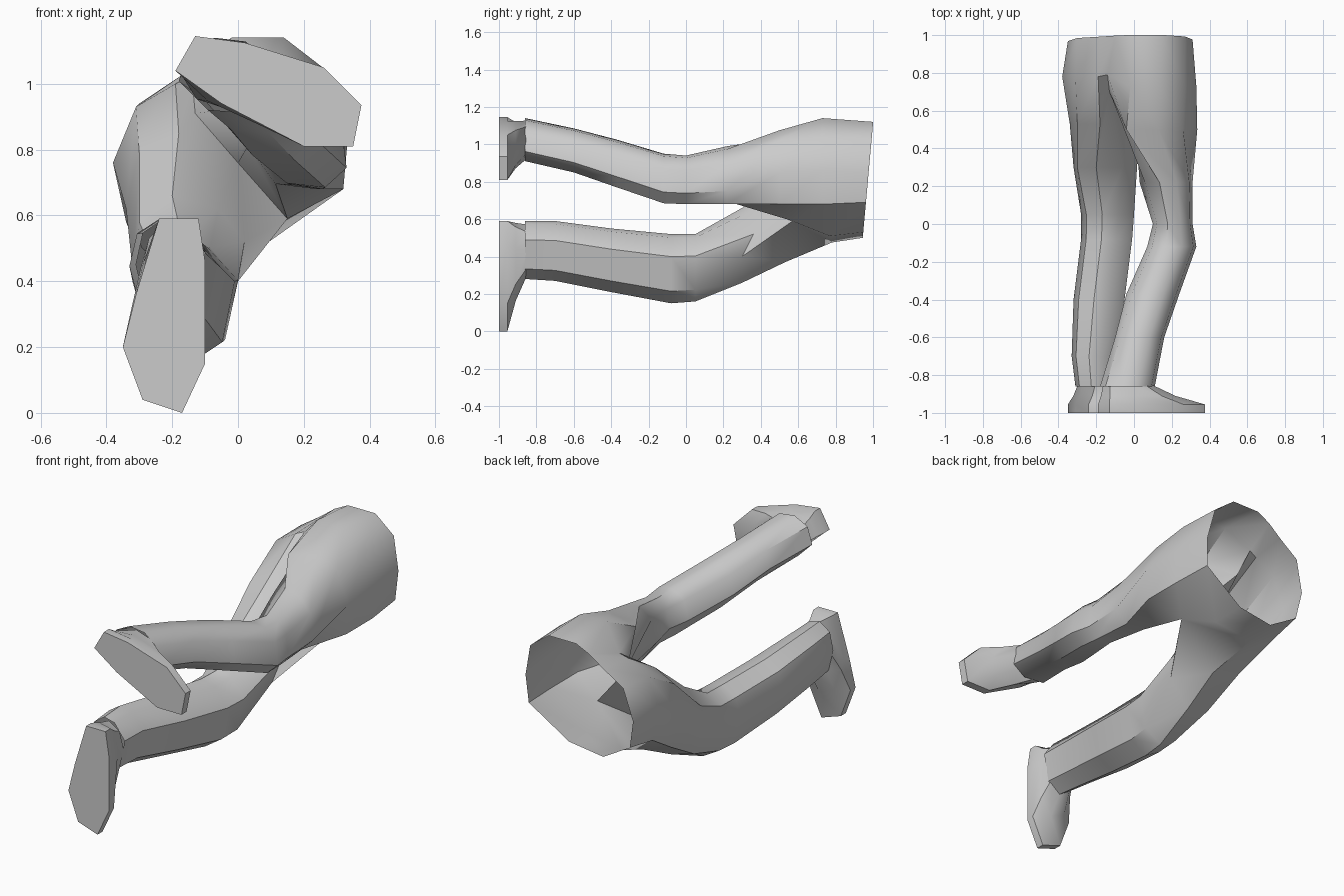
import bpy, bmesh, math
from mathutils import Vector

cube = bpy.data.objects.get("Cube")
if cube:
    bpy.data.objects.remove(cube, do_unlink=True)

grey = bpy.data.materials.new("neutral_grey")
grey.use_nodes = True
grey.diffuse_color = (0.6, 0.6, 0.6, 1)
grey.node_tree.nodes["Principled BSDF"].inputs["Base Color"].default_value = (0.6, 0.6, 0.6, 1)

# Unit cross-sections of the two legs, from the back seam round the outside
left_profile = [(-.8, .65), (-.25, 1), (.4, .9), (.88, .4),
                (1, -.55), (.5, -1), (-.4, -.9), (-1, -.15)]
right_profile = [(.4, .9), (-.2, 1), (-.8, .72), (-1, .1),
                 (-.72, -.68), (0, -1), (.72, -.65), (1, .35)]
# Regular outline of an ankle
ankle_profile = [(math.cos(a * math.pi / 4), math.sin(a * math.pi / 4)) for a in range(8)]


def fitted(profile, y, x0, x1, z0, z1):
    """Unit profile scaled to fill the given x and z limits."""
    return [Vector(((x0 + x1 + (x1 - x0) * u) / 2, y, (z0 + z1 + (z1 - z0) * v) / 2))
            for u, v in profile]


def section(y, pairs):
    return [Vector((x, y, z)) for x, z in pairs]


def bridge(bm, a, b, count):
    for i in range(count):
        j = (i + 1) % len(a)
        bm.faces.new((a[i], a[j], b[j], b[i]))


def add_rings(bm, rings):
    return [[bm.verts.new(p) for p in r] for r in rings]


def finish(bm, name, angle):
    bmesh.ops.remove_doubles(bm, verts=bm.verts, dist=0.0005)
    bmesh.ops.recalc_face_normals(bm, faces=bm.faces)
    mesh = bpy.data.meshes.new(name)
    bm.to_mesh(mesh)
    bm.free()
    mesh.materials.append(grey)
    ob = bpy.data.objects.new(name, mesh)
    bpy.context.collection.objects.link(ob)
    bpy.ops.object.select_all(action='DESELECT')
    ob.select_set(True)
    bpy.context.view_layer.objects.active = ob
    bpy.ops.object.shade_smooth_by_angle(angle=math.radians(angle))


# Seams shared by both legs: (back, front) at waist, hip and crotch
seams = [
    (Vector((-.1, 1.0, 1.08)), Vector((.06, .95, .53))),
    (Vector((-.14, .79, 1.02)), Vector((.08, .77, .51))),
    (Vector((-.13, .7, .91)), Vector((.15, .57, .59))),
]
crotch = Vector((0, .62, .76))

# Outer hip points of each side at waist, hip and crotch
left_hip = [
    section(.98, [(-.02, 1.12), (.15, 1.12), (.27, 1.03), (.31, .85), (.3, .69)]),
    section(.73, [(-.02, 1.14), (.14, 1.14), (.27, 1.04), (.33, .86), (.32, .68)]),
    section(.5, [(-.04, 1.03), (.13, 1.075), (.26, 1.02), (.335, .85), (.32, .68)]),
]
right_hip = [
    section(.98, [(-.18, 1.02), (-.3, .94), (-.35, .76), (-.32, .6), (-.15, .5)]),
    section(.78, [(-.19, 1.0), (-.31, .93), (-.38, .76), (-.34, .58), (-.15, .475)]),
    section(.53, [(-.18, .85), (-.3, .79), (-.34, .62), (-.28, .43), (-.1, .37)]),
]

# Lower sections: y, x limits, z limits
left_leg = [
    (.22, .03, .31, .68, .99), (0, .1, .31, .68, .94), (-.12, .07, .33, .685, .95),
    (-.37, -.04, .24, .77, 1.025), (-.6, -.1, .16, .85, 1.085), (-.86, -.18, .11, .91, 1.14),
]
right_leg = [
    (.05, -.28, 0, .16, .52), (-.08, -.28, -.01, .15, .52),
    (-.4, -.32, -.05, .21, .55), (-.7, -.33, -.1, .27, .59), (-.86, -.31, -.1, .28, .59),
]
# Lower thigh of the right leg, with a high inner corner
right_thigh = section(.3, [(-.06, .62), (-.2, .66), (-.3, .58), (-.32, .43),
                           (-.26, .3), (-.12, .26), (0, .4), (.02, .52)])
right_thigh[-1].y = .36

# Pelvis and both legs as one open-waisted shell
bm = bmesh.new()
for hip, thigh, leg, profile in ((left_hip, [], left_leg, left_profile),
                                 (right_hip, [right_thigh], right_leg, right_profile)):
    rings = [[back] + outer + [front, crotch] for (back, front), outer in zip(seams, hip)]
    rings += thigh + [fitted(profile, *s) for s in leg]
    # The waist and hip are open along the inner side
    rings[0].pop()
    rings[1].pop()
    # The waist opening leans back towards its upper edge
    for p in rings[0]:
        p.y = .9 + .09 * p.z
    verts = add_rings(bm, rings)
    for k in range(len(verts) - 1):
        bridge(bm, verts[k], verts[k + 1], 6 if k < 2 else 8)
finish(bm, "pelvis_and_legs", 42)

# Feet: flat sole, upright rim, instep and ankle, each outline starting at the +x side
left_sole = [(.375, .935), (.26, 1.05), (.02, 1.125), (-.13, 1.145),
             (-.19, 1.04), (-.05, .94), (.2, .81), (.35, .81)]
right_sole = [(-.1, .46), (-.12, .59), (-.24, .59), (-.31, .36),
              (-.35, .2), (-.29, .04), (-.17, 0), (-.1, .15)]
for name, sole, leg in (("left_foot", left_sole, left_leg),
                        ("right_foot", right_sole, right_leg)):
    base = section(-1, sole)
    rim = section(-.955, sole)
    ankle = fitted(ankle_profile, *leg[-1])
    mid = sum(ankle, Vector()) / 8
    ankle = [mid + (p - mid) * .88 for p in ankle]
    instep = [a.lerp(b, .55) for a, b in zip(rim, ankle)]
    for p in instep:
        p.y = -.91
    for p in ankle:
        p.y = -.85
    bm = bmesh.new()
    verts = add_rings(bm, [base, rim, instep, ankle])
    for a, b in zip(verts, verts[1:]):
        bridge(bm, a, b, 8)
    bm.faces.new(verts[0])
    bm.faces.new(verts[-1])
    finish(bm, name, 40)
